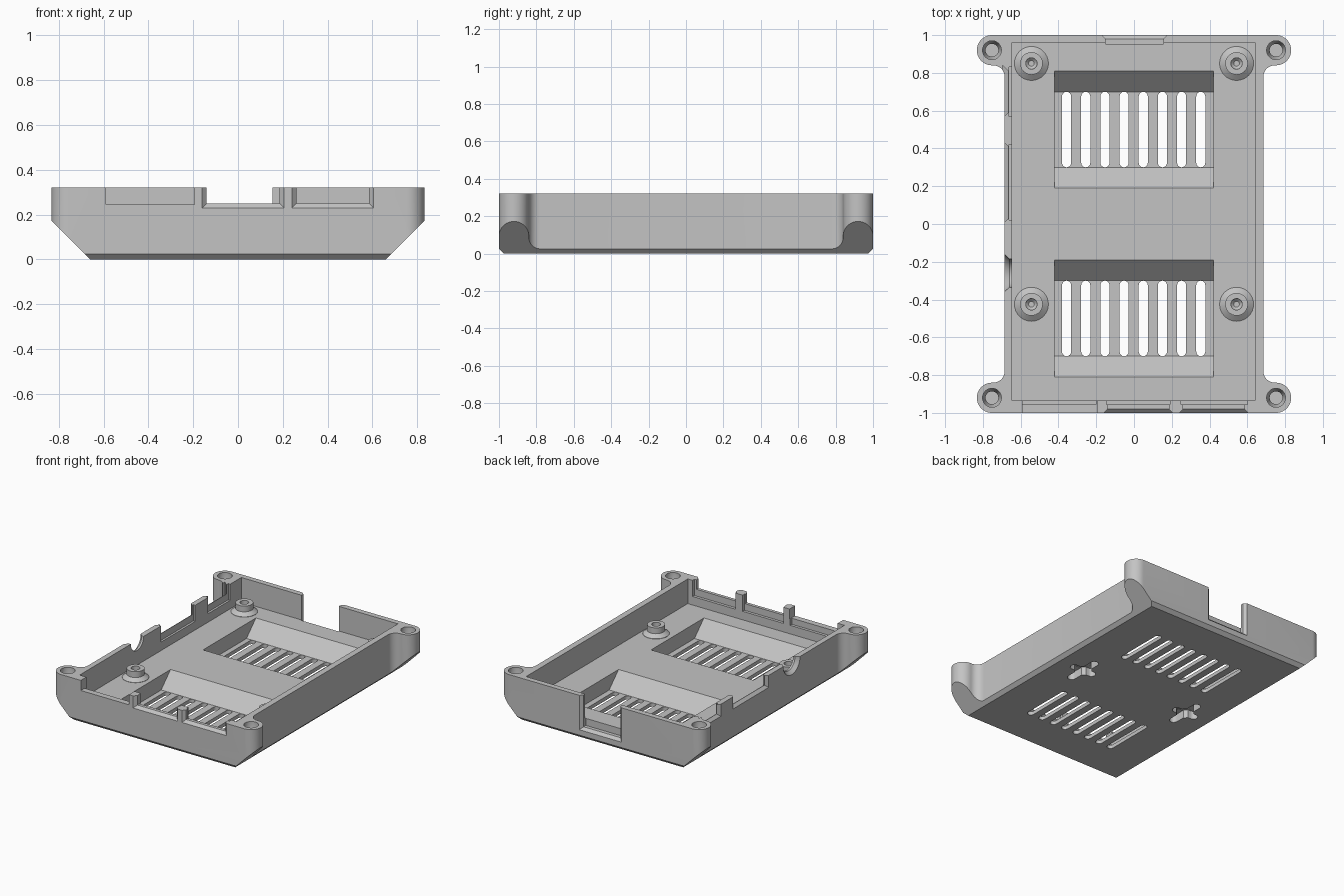
import bpy, bmesh, math
from mathutils import Vector

TOP, FLOOR = 0.32, 0.137

cube = bpy.data.objects.get("Cube")
if cube:
    bpy.data.objects.remove(cube)

mat = bpy.data.materials.new("light_grey_plastic")
mat.use_nodes = True
colour = (0.55, 0.55, 0.55, 1)
mat.diffuse_color = colour
mat.node_tree.nodes["Principled BSDF"].inputs["Base Color"].default_value = colour


def loft(bm, rings):
    """Closed skin through rings that all have the same number of points."""
    rows = [[bm.verts.new(p) for p in ring] for ring in rings]
    n = len(rows[0])
    for a, b in zip(rows, rows[1:]):
        for i in range(n):
            j = (i + 1) % n
            bm.faces.new((a[i], a[j], b[j], b[i]))
    bm.faces.new(rows[0][::-1])
    bm.faces.new(rows[-1])


def box(bm, x0, x1, y0, y1, z0, z1):
    loft(bm, [[(x0, y0, z), (x1, y0, z), (x1, y1, z), (x0, y1, z)] for z in (z0, z1)])


def lathe(bm, x, y, profile, n=32):
    turn = [math.tau * i / n for i in range(n)]
    loft(bm, [[(x + r * math.cos(a), y + r * math.sin(a), z) for a in turn] for r, z in profile])


def slot(bm, x, y, half, r, z0, z1, along_x=False):
    """Round-ended slot centred at x, y."""
    pts = []
    for i in range(18):
        a = math.pi * (i if i < 9 else i - 1) / 8
        u = r * math.cos(a)
        v = r * math.sin(a) + (half - r) * (1 if i < 9 else -1)
        pts.append((x + v, y + u) if along_x else (x + u, y + v))
    loft(bm, [[(px, py, z) for px, py in pts] for z in (z0, z1)])


def port(bm, side, lo, hi, sill, wall, inner):
    """Open-topped port with a bevelled outer rim, cut through one wall."""
    rings = []
    for depth, grow in ((wall + 0.01, 0.03), (wall - 0.02, 0), (inner, 0)):
        a, b, z = lo - grow, hi + grow, sill - grow
        ring = [(a, z), (b, z), (b, TOP + 0.1), (a, TOP + 0.1)]
        rings.append([{"front": (t, -depth, h), "back": (t, depth, h),
                       "left": (-depth, t, h)}[side] for t, h in ring])
    loft(bm, rings)


def to_object(bm, name):
    bmesh.ops.recalc_face_normals(bm, faces=bm.faces)
    mesh = bpy.data.meshes.new(name)
    bm.to_mesh(mesh)
    bm.free()
    obj = bpy.data.objects.new(name, mesh)
    bpy.context.collection.objects.link(obj)
    return obj


def smooth(obj):
    bpy.ops.object.select_all(action="DESELECT")
    obj.select_set(True)
    bpy.context.view_layer.objects.active = obj
    bpy.ops.object.shade_smooth_by_angle(angle=math.radians(30))


# Outline: straight walls with a rounded screw ear and fillet at each corner
def arc(cx, cy, r, start, end, steps):
    angles = [math.radians(start + (end - start) * i / steps) for i in range(steps + 1)]
    return [(cx + r * math.cos(a), cy + r * math.sin(a)) for a in angles]


quarter = arc(0.745, 0.78, 0.06, 180, 90, 8) + arc(0.752, 0.92, 0.08, -90, 90, 20)
half = quarter + [(-x, y) for x, y in reversed(quarter)]
outline = half + [(-x, -y) for x, y in half]

body = bmesh.new()
loft(body, [[(x, y, z) for x, y in outline] for z in (0, TOP)])

# Sloped undersides: wide under the ears, narrow along the ends
for point, normal in (((0.66, 0, 0), (1, 0, -1)), ((-0.66, 0, 0), (-1, 0, -1)),
                      ((0, 0.975, 0), (0, 1, -1)), ((0, -0.975, 0), (0, -1, -1))):
    geom = body.verts[:] + body.edges[:] + body.faces[:]
    bmesh.ops.bisect_plane(body, geom=geom, dist=1e-5, plane_co=point,
                           plane_no=Vector(normal).normalized(), clear_outer=True)
    rim = [e for e in body.edges if e.is_boundary]
    bmesh.ops.holes_fill(body, edges=rim, sides=0)
tray = to_object(body, "case_tray")
tray.data.materials.append(mat)

# First cut: main cavity, blind ear holes, long arm of the hanging holes
first = bmesh.new()
box(first, -0.645, 0.64, -0.935, 0.96, FLOOR, TOP + 0.1)
for sx in (-1, 1):
    for sy in (-1, 1):
        lathe(first, sx * 0.752, sy * 0.92,
              [(0.05, TOP + 0.05), (0.05, 0.23), (0.034, 0.2), (0.034, 0.16)], 24)
    slot(first, sx * 0.455, 0, 0.15, 0.03, -0.05, 0.06)

# Second cut: vent recesses, wall ports, cross arm of the hanging holes
second = bmesh.new()
for cy in (0.5, -0.5):
    section = [(-0.2, 0.027), (0.2, 0.027), (0.315, 0.142), (0.315, 0.2),
               (-0.315, 0.2), (-0.315, 0.142)]
    loft(second, [[(x, cy + y, z) for y, z in section] for x in (-0.42, 0.42)])
port(second, "front", -0.14, 0.185, 0.25, 1.0, 0.92)
port(second, "front", 0.26, 0.585, 0.25, 1.0, 0.92)
box(second, -0.59, -0.195, -1.1, -0.92, 0.245, TOP + 0.1)
port(second, "back", -0.15, 0.155, 0.085, 1.0, 0.953)
port(second, "left", 0.03, 0.41, 0.25, 0.685, 0.63)
port(second, "left", 0.59, 0.81, 0.25, 0.685, 0.63)
ring_angles = [math.tau * i / 32 for i in range(32)]
loft(second, [[(x, -0.26 + r * math.cos(a), TOP + r * math.sin(a)) for a in ring_angles]
              for x, r in ((-0.7, 0.113), (-0.66, 0.075), (-0.62, 0.075))])
for sx in (-1, 1):
    slot(second, sx * 0.455, 0, 0.105, 0.03, -0.05, 0.061, along_x=True)

# Third cut: vent slots, thinned wall insides, centre of the hanging holes
third = bmesh.new()
for cy in (0.5, -0.5):
    for i in range(8):
        slot(third, -0.357 + 0.1015 * i, cy, 0.2, 0.024, -0.05, 0.1)
for x0, x1 in ((-0.59, -0.2), (-0.145, 0.19), (0.25, 0.6)):
    box(third, x0, x1, -0.956, -0.9, 0.2, TOP + 0.12)
for y0, y1 in ((0.02, 0.42), (0.57, 0.83)):
    box(third, -0.661, -0.6, y0, y1, 0.2, TOP + 0.12)
for sx in (-1, 1):
    lathe(third, sx * 0.455, 0, [(0.06, -0.05), (0.06, 0.062)], 24)

cutters = []
for bm, name in ((first, "cavity_cutter"), (second, "port_cutter"), (third, "slot_cutter")):
    cutter = to_object(bm, name)
    cutter.hide_render = True
    cutters.append(cutter)
    mod = tray.modifiers.new(name, "BOOLEAN")
    mod.operation = "DIFFERENCE"
    mod.solver = "EXACT"
    mod.object = cutter

# Keep the carved result and drop the cutters
bpy.context.view_layer.update()
depsgraph = bpy.context.evaluated_depsgraph_get()
carved = bpy.data.meshes.new_from_object(tray.evaluated_get(depsgraph))
tray.modifiers.clear()
tray.data = carved
carved.materials.clear()
carved.materials.append(mat)
for cutter in cutters:
    bpy.data.objects.remove(cutter)
smooth(tray)

# Board standoffs with flared feet and blind screw holes
for row, y in (("back", 0.85), ("front", -0.425)):
    for side, x in (("left", 0.543), ("right", -0.543)):
        bm = bmesh.new()
        lathe(bm, x, y, [(0.09, FLOOR - 0.01), (0.09, FLOOR + 0.002), (0.06, FLOOR + 0.025),
                         (0.06, 0.205), (0.03, 0.205), (0.03, 0.175), (0.015, 0.16)])
        post = to_object(bm, f"{row}_{side}_standoff")
        post.data.materials.append(mat)
        smooth(post)
